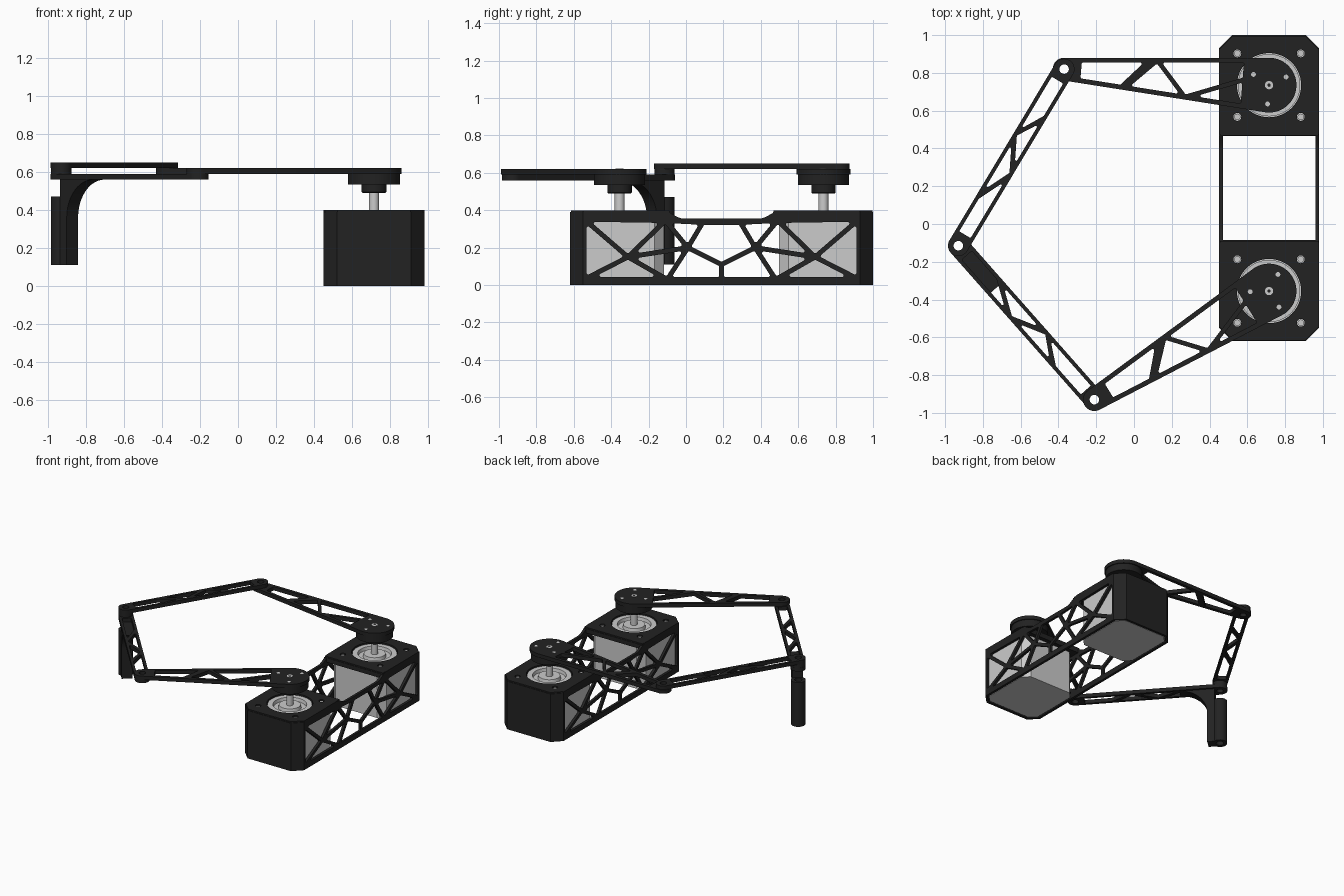
import bpy, bmesh
from math import pi, cos, sin, acos, atan2
from mathutils import Matrix, Vector

if "Cube" in bpy.data.objects:
    bpy.data.objects.remove(bpy.data.objects["Cube"])

def material(name, c):
    m = bpy.data.materials.new(name)
    m.diffuse_color = (c, c, c, 1)
    m.use_nodes = True
    m.node_tree.nodes["Principled BSDF"].inputs["Base Color"].default_value = m.diffuse_color
    return m

black = material("black_plastic", 0.016)
metal = material("light_metal", 0.6)
T = lambda x, y, z=0: Matrix.Translation((x, y, z))
RZ = lambda a: Matrix.Rotation(a, 4, 'Z')

def finish(name, bm, mat, M):
    bmesh.ops.remove_doubles(bm, verts=bm.verts, dist=1e-5)
    bmesh.ops.recalc_face_normals(bm, faces=bm.faces)
    me = bpy.data.meshes.new(name)
    bm.to_mesh(me)
    bm.free()
    me.transform(M)
    me.materials.append(mat)
    ob = bpy.data.objects.new(name, me)
    bpy.context.collection.objects.link(ob)
    bpy.ops.object.select_all(action='DESELECT')
    ob.select_set(True)
    bpy.context.view_layer.objects.active = ob
    bpy.ops.object.shade_smooth_by_angle(angle=0.6)
    return ob

def plate(name, loops, z0, z1, mat=black, M=Matrix()):
    """Extruded outline; every loop after the first is a hole."""
    cu = bpy.data.curves.new(name, 'CURVE')
    cu.dimensions, cu.fill_mode, cu.extrude = '2D', 'BOTH', (z1 - z0) / 2
    for loop in loops:
        s = cu.splines.new('POLY')
        s.points.add(len(loop) - 1)
        for p, q in zip(s.points, loop):
            p.co = (q[0], q[1], 0, 1)
        s.use_cyclic_u = True
    tmp = bpy.data.objects.new("tmp", cu)
    bpy.context.collection.objects.link(tmp)
    dg = bpy.context.evaluated_depsgraph_get()
    me = bpy.data.meshes.new_from_object(tmp.evaluated_get(dg))
    bm = bmesh.new()
    bm.from_mesh(me)
    bpy.data.objects.remove(tmp)
    bpy.data.meshes.remove(me)
    return finish(name, bm, mat, M @ T(0, 0, (z0 + z1) / 2))

def lathe(name, prof, mat, M):
    bm = bmesh.new()
    vs = [bm.verts.new((r, 0, z)) for r, z in prof]
    es = [bm.edges.new(e) for e in zip(vs, vs[1:])]
    bmesh.ops.spin(bm, geom=vs + es, cent=(0, 0, 0), axis=(0, 0, 1), angle=2 * pi, steps=48)
    return finish(name, bm, mat, M)

def arc(c, r, a0, a1, n=24):
    return [(c[0] + r * cos(a0 + (a1 - a0) * i / n), c[1] + r * sin(a0 + (a1 - a0) * i / n))
            for i in range(n + 1)]

def circle(x, y, r, n=32):
    return arc((x, y), r, 0, 2 * pi, n)[:-1]

def cell(pts, inset, r):
    """Convex truss opening, inset from its node polygon, with round corners."""
    P = [Vector(p) for p in pts]
    n = len(P)
    if sum(P[i - 1].cross(P[i]) for i in range(n)) < 0:
        P.reverse()
    out = []
    for i in range(n):
        e0, e1 = (P[i] - P[i - 1]).normalized(), (P[(i + 1) % n] - P[i]).normalized()
        n0, n1 = Vector((-e0.y, e0.x)), Vector((-e1.y, e1.x))
        c = P[i] + (n0 + n1) / (1 + n0.dot(n1)) * (inset + r)
        a = atan2(-n0.y, -n0.x)
        out += arc(c, r, a, a + e0.angle_signed(e1) * -1, 5)
    return out

def taper(r1, r2, L):
    a = acos((r1 - r2) / L)
    return arc((0, 0), r1, a, 2 * pi - a, 36) + arc((L, 0), r2, -a, a)

def between(p, q):
    d = Vector(q) - Vector(p)
    return T(*p) @ RZ(atan2(d.y, d.x)), d.length

# Layout in plan
CX, CY, SP = 0.715, 0.19, 0.545
motor_a, motor_b = (CX, CY + SP), (CX, CY - SP)
joint_a, joint_b, tip = (-0.37, 0.82), (-0.21, -0.93), (-0.93, -0.115)

# Motor housing ends, motors, shafts and hubs
for tag, rot in (("back", 0), ("front", pi)):
    B = T(CX, CY) @ RZ(rot)
    M = B @ T(0, SP)
    w, e, c, t = 0.265, 0.81, 0.07, 0.02
    outer = [(w, e - c), (w - c, e), (c - w, e), (-w, e - c)]
    inner = [(t - w, e - c), (c - w + t / 2, e - t), (w - c - t / 2, e - t), (w - t, e - c)]
    plate(tag + "_end_wall", [outer + inner], 0, 0.39, black, B)
    screws = [(x, y) for x in (-0.168, 0.168) for y in (-0.168, 0.168)]
    plate(tag + "_top_plate", [[(-w, 0.275), (w, 0.275)] + outer, circle(0, SP, 0.17, 48)]
          + [circle(x, y + SP, 0.021, 16) for x, y in screws], 0.355, 0.39, black, B)
    s = [(v[0] * 0.985, v[1] - 0.004) for v in outer]
    plate(tag + "_top_rim", [[(-0.261, 0.279), (0.261, 0.279)] + s, circle(0, SP, 0.17, 48)]
          + [circle(x, y + SP, 0.021, 16) for x, y in screws], 0.39, 0.4, black, B)
    for x, y in screws:
        plate(tag + "_mount_screw", [circle(x, y, 0.017, 16)], 0.35, 0.39, metal, M)
    h, k = 0.237, 0.05
    oct_ = [(h, k - h), (h, h - k), (h - k, h), (k - h, h), (-h, h - k), (-h, k - h), (k - h, -h), (h - k, -h)]
    plate(tag + "_motor", [oct_], 0.004, 0.354, metal, M)
    lathe(tag + "_motor_boss", [(0, 0.35), (0.165, 0.35), (0.165, 0.39), (0.125, 0.39), (0.12, 0.365),
                                (0.085, 0.365), (0.08, 0.39), (0, 0.39)], metal, M)
    lathe(tag + "_shaft", [(0, 0.38), (0.026, 0.38), (0.026, 0.5), (0, 0.5)], metal, M)
    lathe(tag + "_hub", [(0, 0.49), (0.06, 0.49), (0.065, 0.495), (0.065, 0.535), (0.137, 0.535),
                         (0.137, 0.592), (0, 0.592)], black, M)

# Truss side walls
N, C, X = (-0.18, 0.2), (0, 0.11), (-0.5, 0.15)
TL, BL, TR, BR = (-0.735, 0.352), (-0.735, 0.03), (-0.3, 0.345), (-0.29, 0.03)
P = (-0.1, 0.335)
half = [[TL, BL, X], [TL, X, TR], [BL, BR, X], [X, BR, N], [X, N, TR], [BR, (0, 0.03), C, N], [N, P, TR]]
flip = lambda pts: [(-x, y) for x, y in pts]
cells = half + [flip(q) for q in half] + [[N, C] + flip([N, P]) + [P]]
dip = [(0.32 - 0.12 * i / 8, 0.3775 + 0.0225 * cos(pi * i / 8)) for i in range(9)]
outline = [(-0.74, 0), (0.74, 0), (0.74, 0.4)] + dip + flip(dip)[::-1] + [(-0.74, 0.4)]
YZ = Matrix(((0, 0, 1, 0), (1, 0, 0, 0), (0, 1, 0, 0), (0, 0, 0, 1)))
for tag, x in (("left", CX - 0.265), ("right", CX + 0.245)):
    plate(tag + "_truss_wall", [outline] + [cell(q, 0.013, 0.009) for q in cells], 0, 0.02, black,
          T(x, CY) @ YZ)

# Tapered drive arms
for tag, m, j in (("back", motor_a, joint_a), ("front", motor_b, joint_b)):
    M, L = between(m, j)
    R, r = 0.145, 0.06
    side = lambda u, s: (u, s * (R + (r - R) * u / L - 0.013))
    t, b = (lambda u: side(u, -1)), (lambda u: side(u, 1))
    hubpt = (0.13, -0.02)
    holes = [[t(1.01), t(0.64), b(0.78), b(1.01)], [t(0.6), b(0.76), b(0.44)],
             [t(0.6), t(0.13), hubpt, b(0.44)], [b(0.44), hubpt, b(0.13)]]
    plate(tag + "_drive_arm", [taper(R, r, L), circle(L, 0, 0.025)]
          + [cell(q, 0.012, 0.008) for q in holes], 0.59, 0.62, black, M)
    plate(tag + "_hub_bolt", [circle(0, 0, 0.022), circle(0, 0, 0.009, 12)], 0.6, 0.622, metal, M)
    for i in range(3):
        a = pi / 6 + i * 2 * pi / 3 + pi
        plate(tag + "_hub_screw", [circle(0.1 * cos(a), 0.1 * sin(a), 0.013, 12)], 0.6, 0.6215, metal, M)

# Slim forearm links
for tag, j, z in (("back", joint_a, 0.62), ("front", joint_b, 0.56)):
    M, L = between(j, tip)
    t, b = (lambda u: (u, 0.043)), (lambda u: (u, -0.043))
    holes = [[b(0.06), b(0.42), t(0.27), t(0.06)], [t(0.29), b(0.43), t(0.6)],
             [b(0.45), b(0.8), t(0.62)], [t(0.64), b(0.82), b(L - 0.06), t(L - 0.06)]]
    plate(tag + "_forearm", [taper(0.055, 0.055, L), circle(0, 0, 0.025), circle(L, 0, 0.025)]
          + [cell(q, 0.008, 0.006) for q in holes], z, z + 0.03, black, M)

# Tip spacer and hanging tool holder
E, _ = between(tip, joint_b)
plate("tip_spacer", [circle(0, 0, 0.054), circle(0, 0, 0.025)], 0.59, 0.62, black, E)
plate("tool_tube", [circle(0, 0, 0.054), circle(0, 0, 0.028)], 0.11, 0.47, black, E)
curve = [(0.3 - 0.21 * cos(a), 0.36 + 0.2 * sin(a)) for a in [pi / 2 * i / 12 for i in range(13)]]
plate("tool_bracket", [[(0.035, 0.11), (0.09, 0.11)] + curve + [(0.035, 0.56)]], -0.04, 0.04, black,
      E @ Matrix.Rotation(pi / 2, 4, 'X'))
